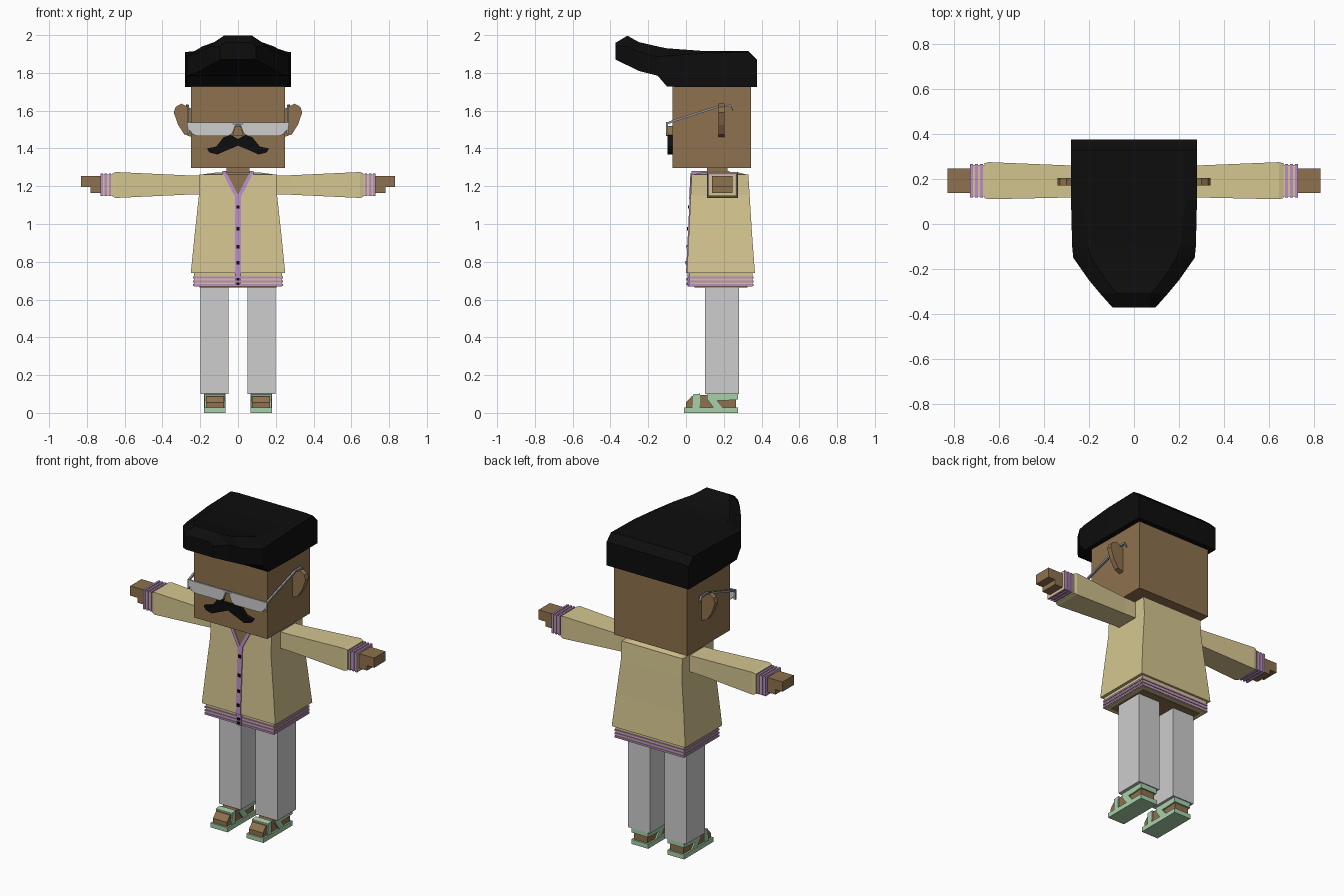
import bpy, bmesh
from mathutils import Vector

cube = bpy.data.objects.get("Cube")
if cube:
    bpy.data.objects.remove(cube, do_unlink=True)


def material(name, r, g, b):
    m = bpy.data.materials.new(name)
    m.use_nodes = True
    m.diffuse_color = (r, g, b, 1)
    bsdf = m.node_tree.nodes["Principled BSDF"]
    bsdf.inputs["Base Color"].default_value = (r, g, b, 1)
    bsdf.inputs["Roughness"].default_value = 0.8
    return m


SKIN = material("skin brown", .27, .165, .075)
TAN = material("cardigan tan", .66, .56, .28)
LILAC = material("lilac trim", .50, .27, .58)
WHITE = material("trouser white", .61, .61, .61)
MINT = material("sandal mint", .39, .63, .40)
BLACK = material("hair black", .004, .004, .004)
GREY = material("frame grey", .30, .31, .33)


def loft(name, rings, mat):
    """Skin a list of equal-length vertex rings and cap both ends."""
    bm = bmesh.new()
    rows = [[bm.verts.new(p) for p in ring] for ring in rings]
    n = len(rows[0])
    for a, b in zip(rows, rows[1:]):
        for i in range(n):
            j = (i + 1) % n
            bm.faces.new((a[i], a[j], b[j], b[i]))
    bm.faces.new(rows[0])
    bm.faces.new(rows[-1])
    bmesh.ops.recalc_face_normals(bm, faces=bm.faces)
    mesh = bpy.data.meshes.new(name)
    bm.to_mesh(mesh)
    bm.free()
    mesh.materials.append(mat)
    ob = bpy.data.objects.new(name, mesh)
    bpy.context.collection.objects.link(ob)
    return ob


def box(name, x0, x1, y0, y1, z0, z1, mat):
    return loft(name, [[(x0, y0, z), (x1, y0, z), (x1, y1, z), (x0, y1, z)]
                       for z in (z0, z1)], mat)


def front_prism(name, pts, y0, y1, mat, s=1):
    """Extrude an x-z outline along y."""
    return loft(name, [[(s * x, y, z) for x, z in pts] for y in (y0, y1)], mat)


def side_prism(name, pts, x0, x1, mat):
    """Extrude a y-z outline along x."""
    return loft(name, [[(x, y, z) for y, z in pts] for x in (x0, x1)], mat)


def rod(name, path, r, mat):
    """Thin square rod through the points of a path running along y."""
    return loft(name, [[(x - r, y, z - r), (x + r, y, z - r),
                        (x + r, y, z + r), (x - r, y, z + r)]
                       for x, y, z in path], mat)


def chest_y(z):
    """Front surface of the cardigan."""
    return .03 - .025 * (1.26 - z) / .52


def chest_plate(name, pts, lift, mat):
    """Thin plate lying on the sloped cardigan front."""
    return loft(name, [[(x, chest_y(z) - d, z) for x, z in pts]
                       for d in (lift, -.003)], mat)


# Head and neck
box("head", -.25, .25, -.072, .345, 1.297, 1.76, SKIN)
box("neck", -.06, .06, .11, .22, 1.22, 1.31, SKIN)

# Swept hair: y, half width, bottom, side top, crown half width, crown height
hair = [(.375, .28, 1.725, 1.865, .23, 1.87), (.33, .28, 1.725, 1.91, .23, 1.915),
        (.105, .28, 1.725, 1.905, .23, 1.915), (-.10, .275, 1.727, 1.89, .205, 1.93),
        (-.15, .27, 1.785, 1.885, .19, 1.94), (-.25, .20, 1.81, 1.91, .125, 1.963),
        (-.31, .15, 1.84, 1.94, .075, 1.997), (-.372, .095, 1.87, 1.94, .07, 1.96)]
loft("hair", [[(-w, y, zb), (w, y, zb), (w, y, zs), (c, y, zt), (-c, y, zt), (-w, y, zs)]
              for y, w, zb, zs, c, zt in hair], BLACK)

# Nose and glasses bridge
front_prism("nose", [(-.03, 1.465), (.03, 1.465), (.015, 1.52), (-.015, 1.52)],
            -.095, -.06, SKIN)
box("glasses_bridge", -.03, .03, -.106, -.098, 1.525, 1.54, GREY)

ear = [(.245, 1.61), (.30, 1.637), (.33, 1.62), (.34, 1.59),
       (.317, 1.525), (.285, 1.475), (.245, 1.46)]
lens = [(.008, 1.538), (.27, 1.538), (.262, 1.505), (.24, 1.475),
        (.22, 1.467), (.05, 1.467), (.03, 1.48)]
whisker = [(0, 1.45), (.04, 1.472), (.075, 1.46), (.115, 1.41), (.165, 1.40),
           (.15, 1.378), (.11, 1.368), (.06, 1.39), (0, 1.415)]

# Cardigan body: height, half width, back
body = [(.74, .25, .365), (.94, .23, .35), (1.15, .207, .337), (1.262, .207, .33)]
loft("cardigan_body", [[(-w, chest_y(z), z), (w, chest_y(z), z), (w, b, z), (-w, b, z)]
                       for z, w, b in body], TAN)
loft("cardigan_shoulders", [[(-w, f, z), (w, f, z), (w, b, z), (-w, b, z)]
                            for z, w, f, b in [(1.26, .207, .03, .33),
                                               (1.272, .12, .08, .28)]], TAN)

# Ribbed hem with lilac stripes
box("hem", -.232, .232, .018, .352, .668, .75, TAN)
for z in (.672, .691, .711):
    box("hem_stripe", -.237, .237, .013, .357, z, z + .010, LILAC)
box("hips", -.205, .205, .045, .325, .664, .70, SKIN)

# Neckline, placket and buttons
chest_plate("bare_chest", [(-.062, 1.265), (0, 1.145), (.062, 1.265)], .003, SKIN)
chest_plate("placket", [(-.016, .74), (.016, .74), (.016, 1.145), (-.016, 1.145)],
            .005, LILAC)
box("hem_placket", -.016, .016, .008, .02, .668, .742, LILAC)
for z in (1.09, .975, .88, .795):
    y = chest_y(z)
    box("button", -.009, .009, y - .010, y, z - .009, z + .009, BLACK)
for z in (.708, .684):
    box("hem_button", -.009, .009, .003, .01, z - .007, z + .007, BLACK)

# Sleeve sections: x, front, back, bottom, top
sleeve = [(.18, .118, .26, 1.157, 1.257), (.28, .118, .26, 1.155, 1.258),
          (.645, .11, .275, 1.138, 1.275), (.665, .115, .27, 1.145, 1.268)]

# Sandal side outlines in y and z
foot = [(.0, .025), (.0, .055), (.03, .088), (.07, .095), (.12, .095),
        (.265, .095), (.265, .025)]
heel_strap = [(.11, .075), (.11, .104), (.272, .104), (.272, .07), (.20, .065),
              (.165, .065), (.20, .022), (.15, .022)]
toe_strap = [(.035, .02), (.038, .098), (.075, .102), (.072, .02)]

for side, s in (("left", 1), ("right", -1)):
    # Face parts
    front_prism(side + "_ear", ear, .172, .204, SKIN, s)
    front_prism(side + "_lens", lens, -.106, -.097, WHITE, s)
    front_prism(side + "_moustache", whisker, -.098, -.065, BLACK, s)
    rod(side + "_glasses_arm", [(s * .265, -.104, 1.53), (s * .265, -.075, 1.543),
                                (s * .265, .17, 1.622), (s * .268, .235, 1.626),
                                (s * .268, .25, 1.60)], .006, GREY)
    box(side + "_glasses_hinge", s * .258, s * .27, -.106, -.094, 1.48, 1.54, GREY)

    # Collar trim running over the shoulder
    chest_plate(side + "_collar", [(0, 1.135), (s * .016, 1.145), (s * .08, 1.27),
                                   (s * .06, 1.27), (0, 1.155)], .007, LILAC)
    box(side + "_collar_top", s * .06, s * .082, .03, .23, 1.262, 1.281, LILAC)

    # Sleeve, cuff and hand
    loft(side + "_sleeve", [[(s * x, f, a), (s * x, b, a), (s * x, b, t), (s * x, f, t)]
                            for x, f, b, a, t in sleeve], TAN)
    box(side + "_cuff", s * .65, s * .728, .122, .262, 1.152, 1.262, TAN)
    for x in (.672, .694, .716):
        box(side + "_cuff_stripe", s * x, s * (x + .012), .117, .267, 1.147, 1.267, LILAC)
    box(side + "_hand", s * .72, s * .83, .138, .247, 1.195, 1.255, SKIN)
    box(side + "_palm", s * .72, s * .782, .138, .247, 1.165, 1.197, SKIN)

    # Trouser leg
    box(side + "_trouser_leg", s * .05, s * .198, .10, .28, .10, .70, WHITE)

    # Foot and sandal
    side_prism(side + "_foot", foot, s * .075, s * .17, SKIN)
    box(side + "_sole", s * .065, s * .18, -.01, .275, 0, .028, MINT)
    side_prism(side + "_toe_strap", toe_strap, s * .068, s * .177, MINT)
    for x0, x1 in ((.066, .076), (.169, .179)):
        side_prism(side + "_heel_strap", heel_strap, s * x0, s * x1, MINT)
    box(side + "_heel_back", s * .066, s * .179, .264, .274, .07, .104, MINT)
